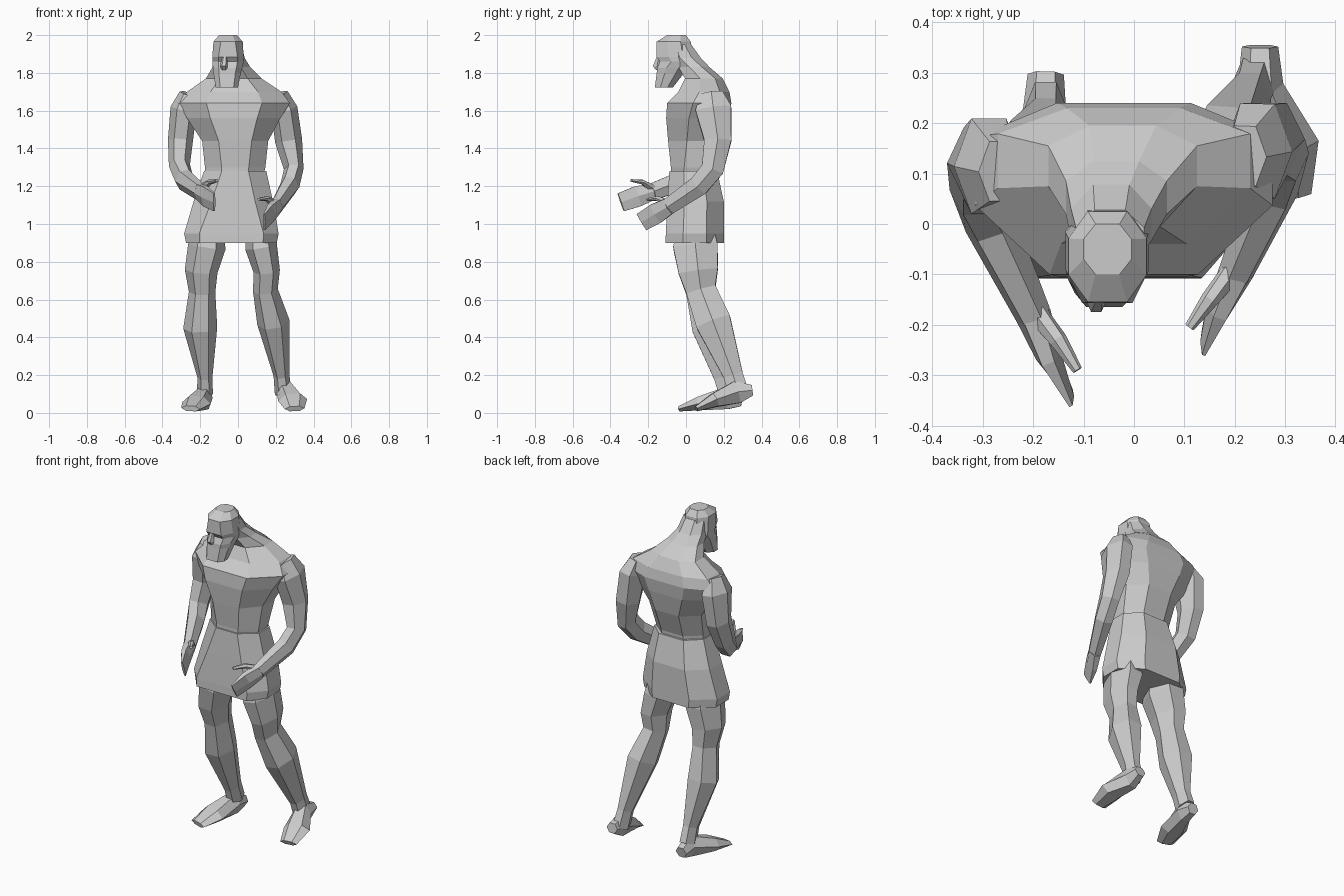
import bpy, bmesh, math
from mathutils import Vector

HEX = [(math.cos(k * math.pi / 3), math.sin(k * math.pi / 3) / .87) for k in range(6)]


def skin(name, rings):
    """Bridge equal-sized rings of points and cap both ends."""
    bm = bmesh.new()
    loops = [[bm.verts.new(p) for p in ring] for ring in rings]
    n = len(loops[0])
    for lo, hi in zip(loops, loops[1:]):
        for i in range(n):
            j = (i + 1) % n
            bm.faces.new((lo[i], lo[j], hi[j], hi[i]))
    bm.faces.new(loops[0])
    bm.faces.new(loops[-1])
    bmesh.ops.recalc_face_normals(bm, faces=bm.faces)
    mesh = bpy.data.meshes.new(name)
    bm.to_mesh(mesh)
    bm.free()
    ob = bpy.data.objects.new(name, mesh)
    bpy.context.collection.objects.link(ob)
    return ob


def stack(name, levels, back=.5):
    """Horizontal octagons: z, xmin, xmax, ymin, ymax, side shift, front panel width."""
    rings = []
    for z, x0, x1, y0, y1, s, f in levels:
        octagon = [(1, -.4), (1, .4), (back, 1), (-back, 1),
                   (-1, .4), (-1, -.4), (-f, -1), (f, -1)]
        rings.append([((x0 + x1) / 2 + u * (x1 - x0) / 2,
                       (y0 + y1) / 2 + v * (y1 - y0) / 2 + (s if abs(u) == 1 else 0), z)
                      for u, v in octagon])
    return skin(name, rings)


def limb(name, path):
    """Hexagons square to a path given as x, y, z, half width, half depth."""
    pts = [Vector(p[:3]) for p in path]
    rings = []
    for i, p in enumerate(path):
        t = (pts[min(i + 1, len(pts) - 1)] - pts[max(i - 1, 0)]).normalized()
        side = Vector((1, 0, 0))
        side = (side - t * side.dot(t)).normalized()
        up = t.cross(side)
        rings.append([pts[i] + side * u * p[3] + up * v * p[4] for u, v in HEX])
    return skin(name, rings)


# Torso, shoulders and neck
stack("torso", [
    (1.24, -.17, .13, -.08, .15, 0, .45), (1.30, -.175, .145, -.08, .155, 0, .45),
    (1.44, -.19, .16, -.095, .205, .01, .5), (1.56, -.27, .225, -.105, .23, .02, .5),
    (1.64, -.315, .275, -.10, .24, .035, .5), (1.70, -.27, .23, -.04, .23, .03, .5),
    (1.77, -.17, .125, -.005, .195, .02, .5), (1.83, -.135, .065, -.04, .125, .01, .5),
    (1.88, -.125, .035, -.08, .078, 0, .5), (1.95, -.115, .02, -.09, .028, 0, .5)], .45)

# Flared tunic skirt
stack("tunic_skirt", [
    (.90, -.275, .205, -.108, .2, 0, .7), (.95, -.285, .215, -.107, .2, 0, .68),
    (1.12, -.235, .185, -.098, .2, 0, .55), (1.28, -.18, .15, -.088, .165, 0, .43)])

# Head with brow, eye recess and beard
stack("head", [
    (1.722, -.118, -.0, -.165, -.07, 0, .6), (1.80, -.13, .015, -.155, -.01, 0, .6),
    (1.825, -.133, .022, -.153, .01, 0, .6), (1.86, -.135, .03, -.138, .03, .01, .6),
    (1.885, -.136, .03, -.157, .03, .01, .6), (1.965, -.13, .025, -.155, .025, 0, .5),
    (2.0, -.1, -.005, -.10, -.0, 0, .5)])
limb("nose", [(-.07, -.145, 1.89, .012, .008), (-.075, -.153, 1.835, .02, .022),
              (-.073, -.148, 1.818, .016, .01)])

# Arms with flat hands, right then left in the front view
limb("arm_a", [
    (.22, .135, 1.69, .045, .06), (.245, .145, 1.61, .07, .095),
    (.268, .168, 1.44, .072, .072), (.295, .14, 1.29, .052, .06),
    (.275, .07, 1.205, .052, .055), (.205, -.09, 1.095, .036, .044)])
limb("hand_a", [
    (.205, -.09, 1.095, .036, .044), (.17, -.16, 1.055, .026, .055),
    (.138, -.235, 1.01, .007, .05)])
limb("thumb_a", [(.19, -.10, 1.11, .022, .02), (.15, -.15, 1.135, .018, .012),
                 (.11, -.205, 1.13, .01, .007)])
limb("arm_b", [
    (-.265, .105, 1.69, .045, .06), (-.288, .115, 1.61, .07, .095),
    (-.305, .12, 1.44, .066, .072), (-.31, .07, 1.31, .056, .06),
    (-.285, .0, 1.235, .052, .055), (-.20, -.18, 1.17, .036, .044)])
limb("hand_b", [
    (-.20, -.18, 1.17, .036, .044), (-.17, -.26, 1.145, .026, .055),
    (-.125, -.345, 1.115, .007, .05)])
limb("thumb_b", [(-.19, -.18, 1.19, .022, .02), (-.15, -.23, 1.222, .018, .012),
                 (-.112, -.29, 1.23, .01, .007)])

# Legs
limb("leg_a", [
    (.11, .05, .98, .07, .095), (.122, .05, .88, .085, .118),
    (.152, .065, .75, .07, .105), (.145, .08, .65, .066, .08),
    (.187, .145, .48, .086, .094), (.23, .25, .2, .042, .052),
    (.24, .28, .1, .045, .055)])
limb("leg_b", [
    (-.16, .05, .98, .085, .095), (-.165, .05, .88, .10, .118),
    (-.195, .06, .75, .087, .10), (-.19, .08, .64, .07, .08),
    (-.2, .12, .45, .09, .088), (-.175, .2, .19, .04, .052),
    (-.175, .23, .1, .042, .055)])

# Feet, heel to toe
limb("foot_a", [
    (.25, .352, .12, .036, .028), (.25, .27, .11, .047, .06),
    (.29, .15, .067, .078, .037), (.30, .055, .022, .052, .014)])
limb("foot_b", [
    (-.175, .297, .065, .036, .03), (-.177, .22, .08, .044, .06),
    (-.22, .08, .052, .078, .037), (-.25, -.03, .023, .052, .014)])
